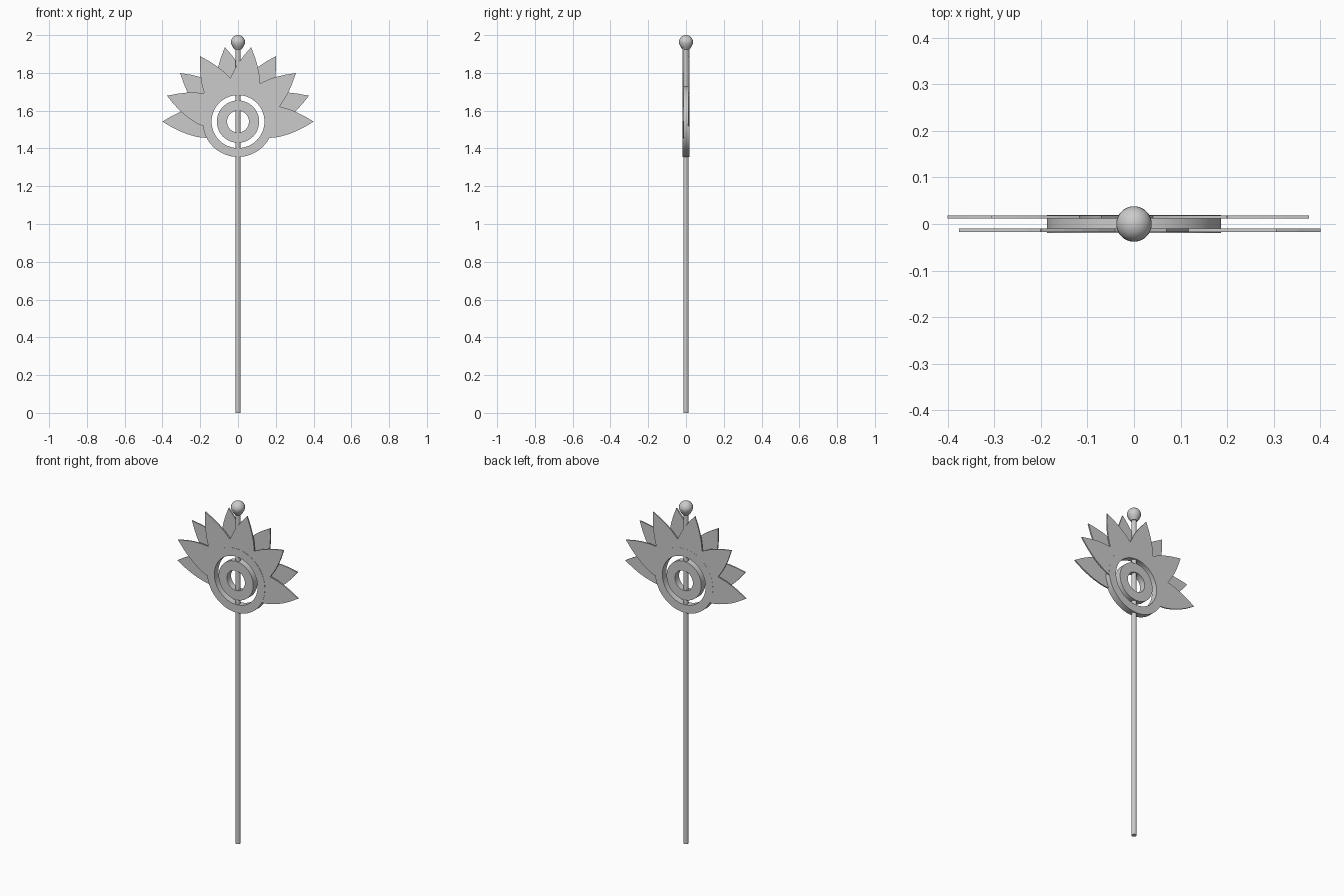
import bpy, bmesh
from math import sin, cos, pi, radians

if "Cube" in bpy.data.objects:
    bpy.data.objects.remove(bpy.data.objects["Cube"])

CZ = 1.542  # height of the ring centre


def finish(bm, name, smooth=True):
    bmesh.ops.remove_doubles(bm, verts=bm.verts, dist=1e-5)
    bmesh.ops.recalc_face_normals(bm, faces=bm.faces)
    me = bpy.data.meshes.new(name)
    bm.to_mesh(me)
    bm.free()
    ob = bpy.data.objects.new(name, me)
    bpy.context.collection.objects.link(ob)
    if smooth:
        bpy.ops.object.select_all(action='DESELECT')
        ob.select_set(True)
        bpy.context.view_layer.objects.active = ob
        bpy.ops.object.shade_smooth_by_angle(angle=radians(40))
    return ob


def lathe(name, profile, axis, centre, steps, closed=False):
    """Spin a (radius, height) profile around the z or y axis."""
    bm = bmesh.new()
    if axis == 'Z':
        pts = [(r, 0, h) for r, h in profile]
        ax = (0, 0, 1)
    else:
        pts = [(r, h, centre[2]) for r, h in profile]
        ax = (0, 1, 0)
    vs = [bm.verts.new(p) for p in pts]
    es = [bm.edges.new(p) for p in zip(vs, vs[1:])]
    if closed:
        es.append(bm.edges.new((vs[-1], vs[0])))
    bmesh.ops.spin(bm, geom=vs + es, cent=centre, axis=ax,
                   angle=2 * pi, steps=steps, use_merge=True)
    return finish(bm, name)


def ring(name, inner, outer, half):
    lathe(name, [(inner, -half), (outer, -half), (outer, half), (inner, half)],
          'Y', (0, 0, CZ), 64, closed=True)


# Long pole
lathe("pole", [(0, 0), (0.014, 0), (0.014, 1.94), (0, 1.94)], 'Z', (0, 0, 0), 24)

# Drop-shaped finial: round top, tapered underside
R = 0.038
top = [(R * cos(i * pi / 16), 1.962 + R * sin(i * pi / 16)) for i in range(8)]
lathe("finial", [(0, 1.922), (0.018, 1.923), (0.026, 1.934), (0.034, 1.948)] + top + [(0, 2.0)],
      'Z', (0, 0, 0), 32)

# Concentric rings
ring("outer_ring", 0.140, 0.187, 0.019)
ring("inner_ring", 0.058, 0.112, 0.019)

# Petal fans: half outline as (distance from centre, half width)
HALF = [(0.15, 0.07), (0.17, 0.086), (0.195, 0.084), (0.22, 0.080), (0.27, 0.066),
        (0.31, 0.050), (0.35, 0.030)]
OUTLINE = HALF + [(0.40, 0)] + [(d, -w) for d, w in reversed(HALF)]


def petal_fan(name, angles, y0, y1):
    bm = bmesh.new()
    for a in map(radians, angles):
        c, s = cos(a), sin(a)
        face = bm.faces.new([bm.verts.new((d * c - w * s, y0, CZ + d * s + w * c))
                             for d, w in OUTLINE])
        ext = bmesh.ops.extrude_face_region(bm, geom=[face], use_keep_orig=True)
        new = [g for g in ext["geom"] if isinstance(g, bmesh.types.BMVert)]
        bmesh.ops.translate(bm, verts=new, vec=(0, y1 - y0, 0))
    finish(bm, name, smooth=False)


petal_fan("front_petals", range(0, 180, 40), -0.0175, -0.0095)
petal_fan("back_petals", range(20, 181, 40), 0.0115, 0.0190 - 0.0005)
